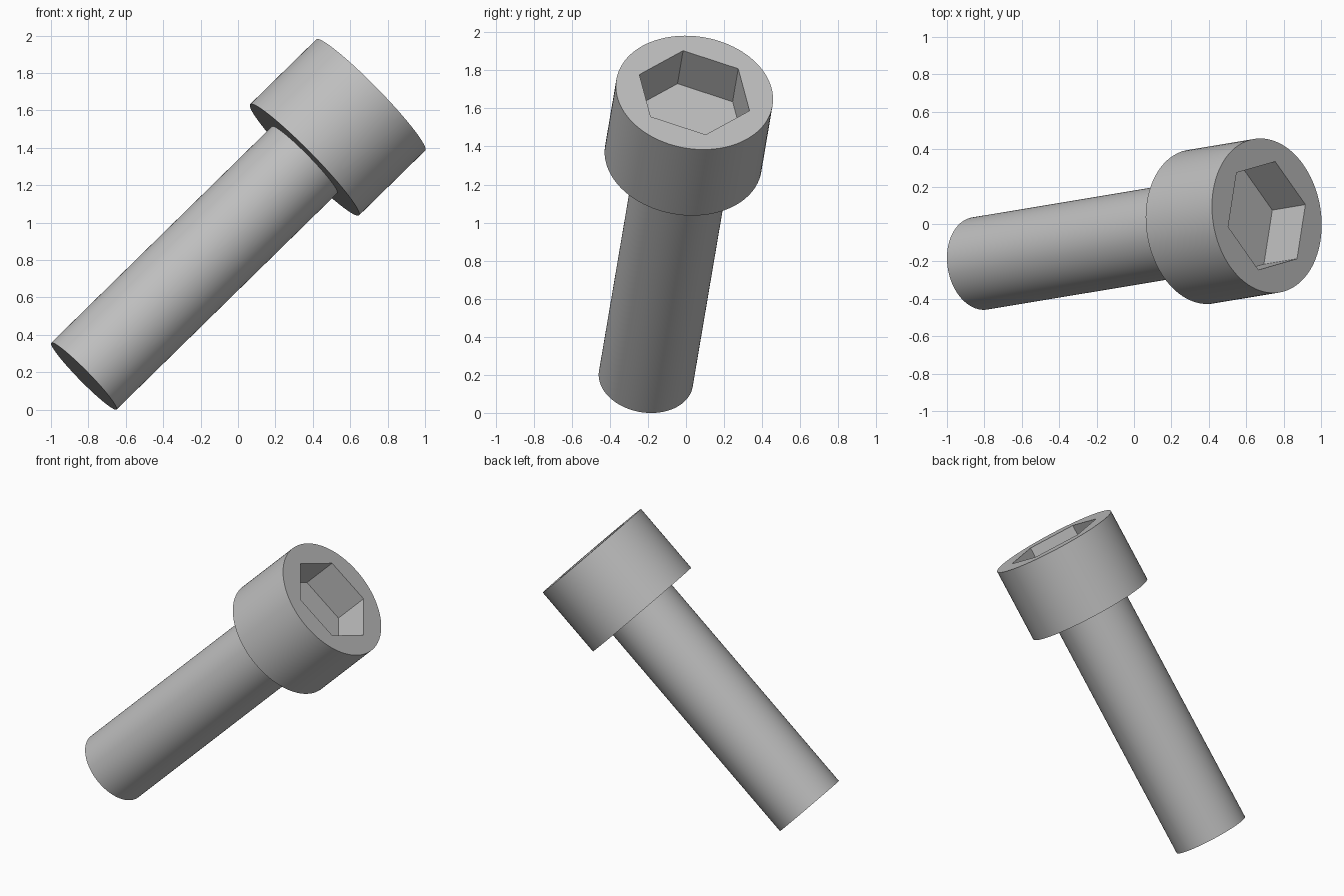
import bpy, bmesh, math
from mathutils import Vector, Matrix

if "Cube" in bpy.data.objects:
    bpy.data.objects.remove(bpy.data.objects["Cube"], do_unlink=True)

# Proportions, measured along the bolt from the shank tip
UNIT = 0.0832
SHANK_R, HEAD_R = 3 * UNIT, 5 * UNIT
SHANK_LEN, TOTAL_LEN = 20 * UNIT, 26 * UNIT
SOCKET_R, SOCKET_DEPTH = 0.308, 3 * UNIT
SIDES = 96

# Tilted frame: local z runs along the bolt, local x points at a socket corner
axis = Vector((0.709, 0.118, 0.695)).normalized()
corner = Vector((-0.045, -0.29, 0.095))
corner = (corner - axis * corner.dot(axis)).normalized()
frame = Matrix((corner, axis.cross(corner), axis)).transposed().to_4x4()
frame.translation = (-0.824, -0.211, 0.179)

steel = bpy.data.materials.new("grey steel")
steel.use_nodes = True
grey = (0.52, 0.52, 0.52, 1)
steel.diffuse_color = grey
steel.node_tree.nodes["Principled BSDF"].inputs["Base Color"].default_value = grey


def round_ring(radius):
    return lambda angle: radius


def hex_ring(radius):
    step = math.pi / 3
    return lambda angle: radius * math.cos(step / 2) / math.cos(angle % step - step / 2)


def ringed_solid(name, rings):
    """Closed solid skinned through (height, radius function) rings."""
    bm = bmesh.new()
    loops = []
    for height, radius in rings:
        loop = []
        for i in range(SIDES):
            a = math.tau * i / SIDES
            r = radius(a + 1e-9)
            loop.append(bm.verts.new((r * math.cos(a), r * math.sin(a), height)))
        loops.append(loop)
    for low, high in zip(loops, loops[1:]):
        for i in range(SIDES):
            j = (i + 1) % SIDES
            bm.faces.new((low[i], low[j], high[j], high[i]))
    bm.faces.new(loops[0][::-1])
    bm.faces.new(loops[-1])
    bmesh.ops.recalc_face_normals(bm, faces=bm.faces)
    mesh = bpy.data.meshes.new(name)
    bm.to_mesh(mesh)
    bm.free()
    mesh.materials.append(steel)
    obj = bpy.data.objects.new(name, mesh)
    bpy.context.collection.objects.link(obj)
    obj.matrix_world = frame
    bpy.ops.object.select_all(action="DESELECT")
    obj.select_set(True)
    bpy.context.view_layer.objects.active = obj
    bpy.ops.object.shade_smooth_by_angle(angle=math.radians(30))
    return obj


# Plain cylindrical shank
ringed_solid("shank", [(0, round_ring(SHANK_R)), (SHANK_LEN, round_ring(SHANK_R))])

# Cylindrical head with a hexagonal socket sunk into its end
ringed_solid("socket_head", [
    (SHANK_LEN, round_ring(HEAD_R)),
    (TOTAL_LEN, round_ring(HEAD_R)),
    (TOTAL_LEN, hex_ring(SOCKET_R)),
    (TOTAL_LEN - SOCKET_DEPTH, hex_ring(SOCKET_R)),
])
